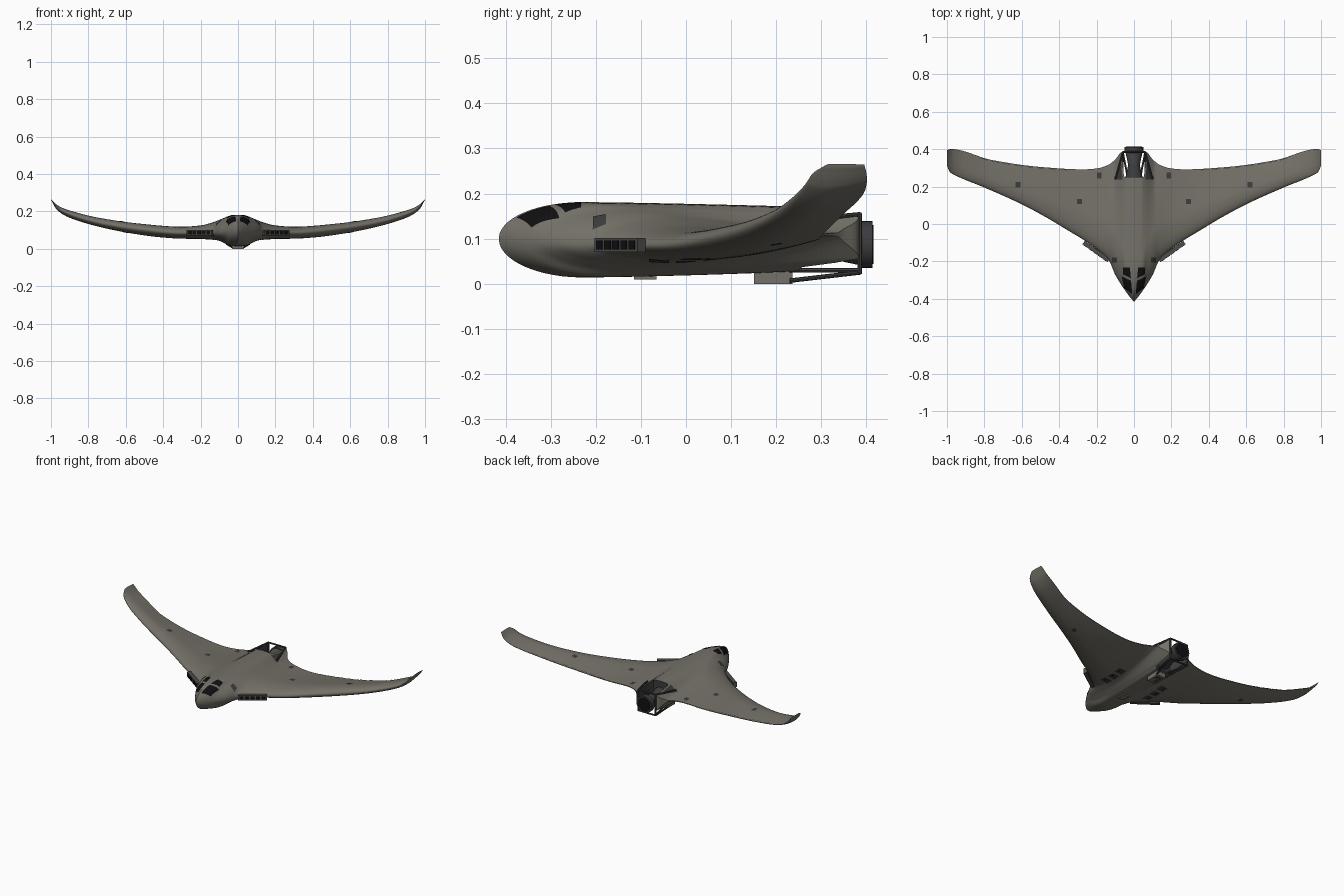
import bpy, bmesh, math
from mathutils import Vector, Matrix

if "Cube" in bpy.data.objects:
    bpy.data.objects.remove(bpy.data.objects["Cube"])


def material(name, rgb):
    m = bpy.data.materials.new(name)
    m.diffuse_color = (*rgb, 1)
    m.use_nodes = True
    m.node_tree.nodes["Principled BSDF"].inputs["Base Color"].default_value = m.diffuse_color
    return m


HULL = material("olive grey hull", (0.175, 0.165, 0.138))
PANEL = material("panel grey", (0.075, 0.075, 0.072))
METAL = material("dark metal", (0.045, 0.045, 0.047))
BLACK = material("black glass", (0.005, 0.005, 0.006))

# Half-span curves: distance from centreline -> value
LE_Y = [(0, -.415), (.02, -.393), (.05, -.352), (.1, -.272), (.135, -.195), (.385, -.015),
        (.6, .105), (.8, .195), (.96, .262), (.985, .278), (1, .312)]
TE_Y = [(0, .25), (.052, .25), (.066, .383), (.1, .345), (.14, .315), (.2, .297),
        (.27, .292), (.5, .305), (.76, .342), (.98, .401), (1, .395)]
LE_Z = [(0, .1), (.13, .088), (.3, .085), (.52, .105), (.74, .14), (.9, .187), (.97, .223), (1, .264)]
TE_Z = [(0, .11), (.13, .11), (.3, .1), (.52, .115), (.76, .15), (.9, .192), (.97, .226), (1, .264)]
TOP = [(0, .181), (.04, .178), (.08, .163), (.13, .143), (.2, .125), (.3, .118), (.52, .134),
       (.74, .165), (.9, .205), (.95, .224), (.98, .244), (1, .266)]
BOT = [(0, .014), (.04, .015), (.07, .028), (.1, .042), (.15, .052), (.3, .054), (.42, .062),
       (.58, .084), (.74, .117), (.91, .17), (.97, .21), (1, .262)]


def curve(pts, x):
    """Monotone cubic through the points."""
    n = len(pts)
    sl = [(pts[i + 1][1] - pts[i][1]) / (pts[i + 1][0] - pts[i][0]) for i in range(n - 1)]

    def tangent(i):
        if i == 0 or i == n - 1:
            return sl[min(i, n - 2)]
        a, b = sl[i - 1], sl[i]
        return 0 if a * b <= 0 else 2 * a * b / (a + b)
    x = min(max(x, 0), 1)
    i = next(k for k in range(n - 1) if x <= pts[k + 1][0])
    h = pts[i + 1][0] - pts[i][0]
    t = (x - pts[i][0]) / h
    return ((2*t**3 - 3*t*t + 1) * pts[i][1] + (t**3 - 2*t*t + t) * h * tangent(i)
            + (3*t*t - 2*t**3) * pts[i + 1][1] + (t**3 - t*t) * h * tangent(i + 1))


def section(x, t, side):
    """Point on the hull at span x and chord fraction t; side 1 top, -1 bottom."""
    ax = abs(x)
    y0, y1 = curve(LE_Y, ax), curve(TE_Y, ax)
    base = curve(LE_Z, ax) * (1 - t) + curve(TE_Z, ax) * t
    w = min(max((.11 - ax) / .06, 0), 1)
    a, end = .34 - .06 * w, .06 + .8 * w
    f = math.sqrt(max(0, 1 - (1 - min(t / a, 1)) ** 2))
    if t > a:
        f = 1 - (1 - end) * ((t - a) / (1 - a)) ** 1.4
    edge = curve(TOP if side > 0 else BOT, ax)
    return Vector((x, y0 + (y1 - y0) * t, base + (edge - base) * f))


def surface(x, y, side):
    y0, y1 = curve(LE_Y, abs(x)), curve(TE_Y, abs(x))
    return section(x, min(max((y - y0) / (y1 - y0), 0), 1), side)


def finish(name, bm, mats, smooth=False):
    me = bpy.data.meshes.new(name)
    bm.to_mesh(me)
    bm.free()
    ob = bpy.data.objects.new(name, me)
    bpy.context.collection.objects.link(ob)
    for m in mats:
        me.materials.append(m)
    if smooth:
        bpy.ops.object.select_all(action='DESELECT')
        ob.select_set(True)
        bpy.context.view_layer.objects.active = ob
        bpy.ops.object.shade_smooth_by_angle(angle=math.radians(40))
    return ob


def patch(name, corners, mat, side=1, n=8, lift=.0025):
    """Thin plate following the hull, given four (x, y) corners."""
    bm = bmesh.new()
    c = [Vector(p) for p in corners]
    grid = []
    for i in range(n + 1):
        row = []
        for j in range(n + 1):
            u, v = i / n, j / n
            q = (c[0]*(1-u) + c[1]*u) * (1-v) + (c[3]*(1-u) + c[2]*u) * v
            p, e = surface(q.x, q.y, side), .004
            nx = surface(q.x + e, q.y, side) - surface(q.x - e, q.y, side)
            ny = surface(q.x, q.y + e, side) - surface(q.x, q.y - e, side)
            nrm = nx.cross(ny)
            nrm = nrm.normalized() if nrm.length > 1e-9 else Vector((0, 0, 1))
            row.append(bm.verts.new(p + nrm * lift * side))
        grid.append(row)
    for i in range(n):
        for j in range(n):
            f = bm.faces.new((grid[i][j], grid[i+1][j], grid[i+1][j+1], grid[i][j+1]))
            f.normal_update()
            if f.normal.z * side < 0:
                f.normal_flip()
    return finish(name, bm, [mat], True)


def box(name, centre, size, mat, angle=0):
    bm = bmesh.new()
    bmesh.ops.create_cube(bm, size=1, matrix=Matrix.Translation(centre)
                          @ Matrix.Rotation(angle, 4, 'Z') @ Matrix.Diagonal((*size, 1)))
    return finish(name, bm, [mat])


def rod(name, a, b, r1, mat, r2=None, sides=8):
    a, b = Vector(a), Vector(b)
    bm = bmesh.new()
    rot = (b - a).to_track_quat('Z', 'Y').to_matrix().to_4x4()
    bmesh.ops.create_cone(bm, cap_ends=True, segments=sides, radius1=r1,
                          radius2=r1 if r2 is None else r2, depth=(b - a).length,
                          matrix=Matrix.Translation((a + b) / 2) @ rot)
    return finish(name, bm, [mat], True)


# Blended wing hull, lofted across the span
half = sorted({round(i * .006, 4) for i in range(1, 25)} | {round(.16 + i * .02, 4) for i in range(41)}
              | {.97, .975, .985, .99, .995, 1.0})
xs = [-x for x in reversed(half)] + [0] + half
N = 30
bm = bmesh.new()
rings = []
for x in xs:
    pts = [section(x, (i / N) ** 1.7, 1) for i in range(N + 1)]
    pts += [section(x, (i / N) ** 1.7, -1) for i in range(N, 0, -1)]
    rings.append([bm.verts.new(p) for p in pts])
for a, b in zip(rings, rings[1:]):
    for k in range(len(a)):
        m = (k + 1) % len(a)
        f = bm.faces.new((a[k], b[k], b[m], a[m]))
        if k == N and max(abs(a[k].co.x), abs(b[k].co.x)) < .067:
            f.material_index = 1      # rear bulkhead of the engine bay
bm.faces.new(rings[0])
bm.faces.new(rings[-1])
bmesh.ops.recalc_face_normals(bm, faces=bm.faces)
finish("hull", bm, [HULL, METAL], True)

# Engine cone, nozzle and exhaust
EZ = .087
rod("engine_core", (0, .23, EZ), (0, .32, EZ), .05, METAL, .03, 20)
rod("engine_cone", (0, .31, EZ), (0, .386, EZ), .03, PANEL, .046, 20)
rod("nozzle", (0, .384, EZ), (0, .413, EZ), .052, METAL, None, 28)
rod("exhaust", (0, .41, EZ), (0, .415, EZ), .043, BLACK, None, 28)
box("belly_block", (0, .193, .016), (.06, .085, .032), HULL)
box("belly_pod", (0, -.09, .016), (.04, .05, .012), HULL)
box("belly_grille", (0, .193, .0015), (.04, .06, .003), METAL)

LE_ANGLE = math.atan2(.1, .14)
along = Vector((math.cos(LE_ANGLE), math.sin(LE_ANGLE)))
out = Vector((along.y, -along.x))
for s, tag in ((1, "right"), (-1, "left")):
    def quad(name, pts, mat, side=1, n=8):
        patch(f"{name}_{tag}", [(s * x, y) for x, y in pts], mat, side, n)

    def rect(name, x, y, w, h, mat, side=1):
        quad(name, [(x-w, y-h), (x+w, y-h), (x+w, y+h), (x-w, y+h)], mat, side, 4)

    # Cockpit windows
    quad("front_window", [(.064, -.28), (.015, -.303), (.008, -.375), (.05, -.341)], BLACK, 1, 14)
    quad("rear_window", [(.056, -.232), (.022, -.232), (.016, -.29), (.058, -.268)], BLACK)
    # Leading edge intake with five openings
    mid = Vector((.203, -.148))
    p = mid + out * -.002
    box(f"intake_{tag}", (s * p.x, p.y, .086), (.165, .022, .03), PANEL, s * LE_ANGLE)
    for k in range(-2, 3):
        q = mid + along * k * .031 + out * .009
        box(f"intake_opening_{tag}", (s * q.x, q.y, .086), (.023, .004, .019), BLACK, s * LE_ANGLE)
    # Hatches on top and underneath
    for x, y in ((.62, .21), (.292, .12), (.103, -.192)):
        rect("top_hatch", x, y, .014, .014, METAL)
    rect("rear_hatch", .185, .26, .012, .016, METAL)
    rect("lower_hatch", .6, .2, .012, .012, METAL, -1)
    # Thruster vents below
    for k in (-1, 0, 1):
        rect("lower_vent", .15, k * .06, .025, .022, METAL, -1)
        rect("vent_slat", .15, k * .06, .012, .01, BLACK, -1)
    # Engine bay notch
    quad("bay_notch", [(.06, .237), (.105, .237), (.085, .30), (.07, .36)], METAL)
    # Flap dashes along the trailing edge
    for k in range(8):
        x0, x1 = .36 + k * .06, .4 + k * .06
        y0, y1 = curve(TE_Y, x0) - .008, curve(TE_Y, x1) - .008
        quad("flap_line", [(x0, y0), (x1, y1), (x1, y1 + .003), (x0, y0 + .003)], METAL, 1, 2)
    # Engine mounting frame
    for a, b in (((.1, .24, .14), (.06, .385, .154)), ((.06, .385, .022), (.06, .385, .156)),
                 ((.03, .23, .007), (.06, .385, .025)), ((.03, .23, .03), (.06, .385, .03)),
                 ((.06, .25, .12), (.06, .385, .09))):
        rod(f"engine_strut_{tag}", (s * a[0], *a[1:]), (s * b[0], *b[1:]), .005, METAL)
for z in (.025, .154):
    rod("frame_crossbar", (-.06, .385, z), (.06, .385, z), .005, METAL)
